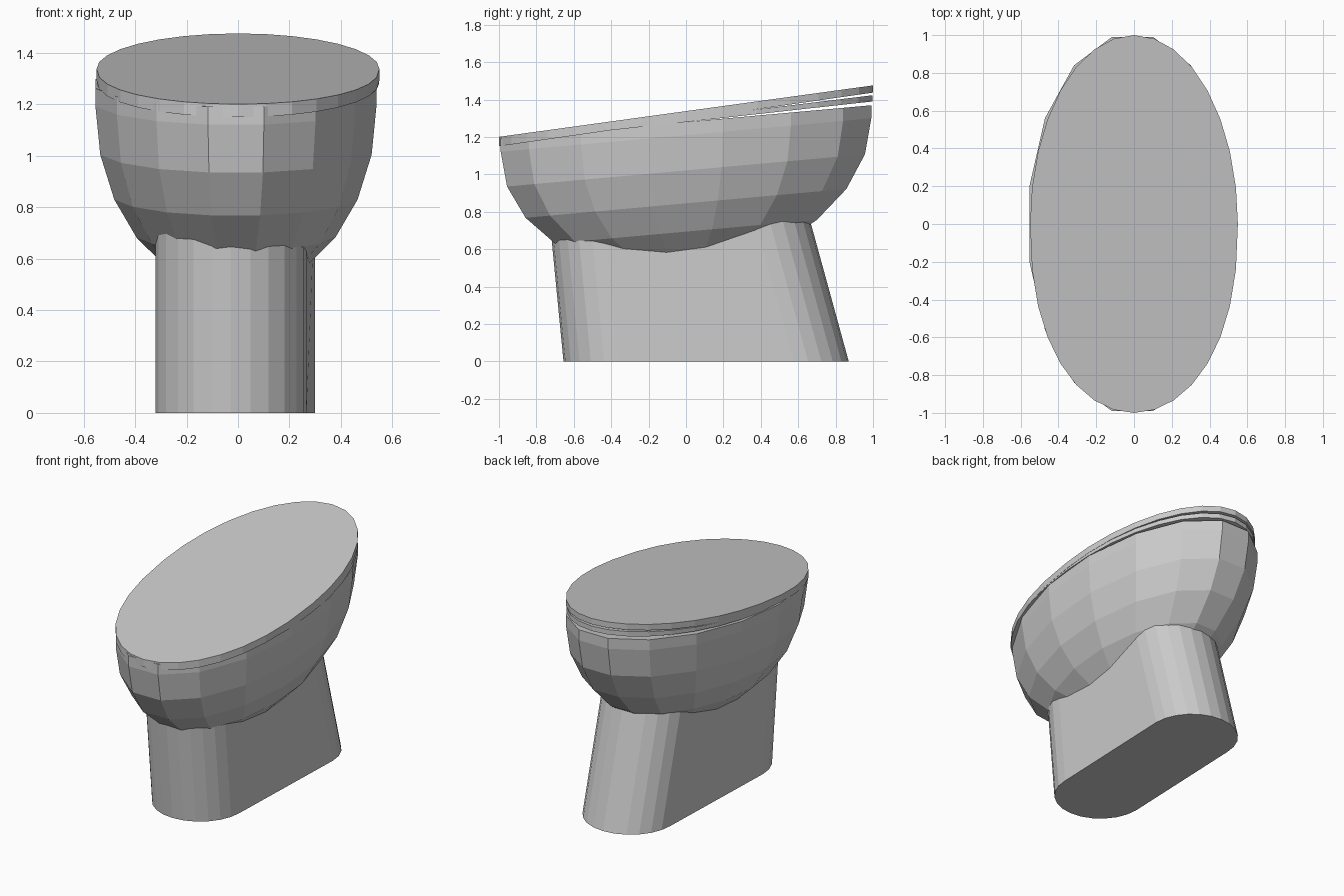
import bpy, bmesh
from math import sin, cos, pi, radians

if "Cube" in bpy.data.objects:
    bpy.data.objects.remove(bpy.data.objects["Cube"])


def loft(name, rings):
    """Skin a stack of equal-sized rings (bottom to top) and cap both ends."""
    bm = bmesh.new()
    vs = [[bm.verts.new(p) for p in r] for r in rings]
    n = len(vs[0])
    for a, b in zip(vs, vs[1:]):
        for i in range(n):
            j = (i + 1) % n
            bm.faces.new((a[i], a[j], b[j], b[i]))
    bm.faces.new(vs[0][::-1])
    bm.faces.new(vs[-1])
    bmesh.ops.recalc_face_normals(bm, faces=bm.faces)
    me = bpy.data.meshes.new(name)
    bm.to_mesh(me)
    bm.free()
    ob = bpy.data.objects.new(name, me)
    bpy.context.collection.objects.link(ob)
    return ob


def oval(z0, slope, s=1.0, n=32):
    """Oval outline, slightly blunter at the front, on a plane rising to the back."""
    pts = []
    for i in range(n):
        t = 2 * pi * i / n
        y = sin(t)
        if y < 0:
            y = -abs(y) ** 0.87
        pts.append((0.55 * s * cos(t), y * s, z0 + slope * y * s))
    return pts


# Lid: tapered oval slab
loft("lid", [oval(1.2935, 0.1435), oval(1.338, 0.1375)])

# Seat: thin wedge under the lid, opening toward the back
loft("seat", [oval(1.28, 0.11, 0.997), oval(1.301, 0.122, 0.997)])


# Bowl: sheared half ellipsoid with a short upright rim
def bowl_ring(r, z, n=16):
    ring = []
    for i in range(n):
        t = 2 * pi * (i + 0.5) / n
        y = 1.01 * r * sin(t)
        ring.append((-0.008 + 0.557 * r * cos(t), y, z + 0.09 * y))
    return ring


rings = [bowl_ring(cos(radians(a)), 1.21 - 0.73 * sin(radians(a)))
         for a in (75, 60, 45, 30, 15, 0)]
rings.append(bowl_ring(1.0, 1.28))
loft("bowl", rings)


# Pedestal: stadium section, leaning ends, slightly turned
def stadium(front, back, z, r=0.293, n=12):
    pts = []
    for i in range(n + 1):
        t = pi * i / n
        pts.append((0.006 + r * cos(t), back - r + r * sin(t), z))
    for i in range(n + 1):
        t = pi + pi * i / n
        pts.append((-0.027 + r * cos(t), front + r + r * sin(t), z))
    return pts


loft("pedestal", [stadium(-0.655, 0.87, 0), stadium(-0.735, 0.645, 0.82)])
